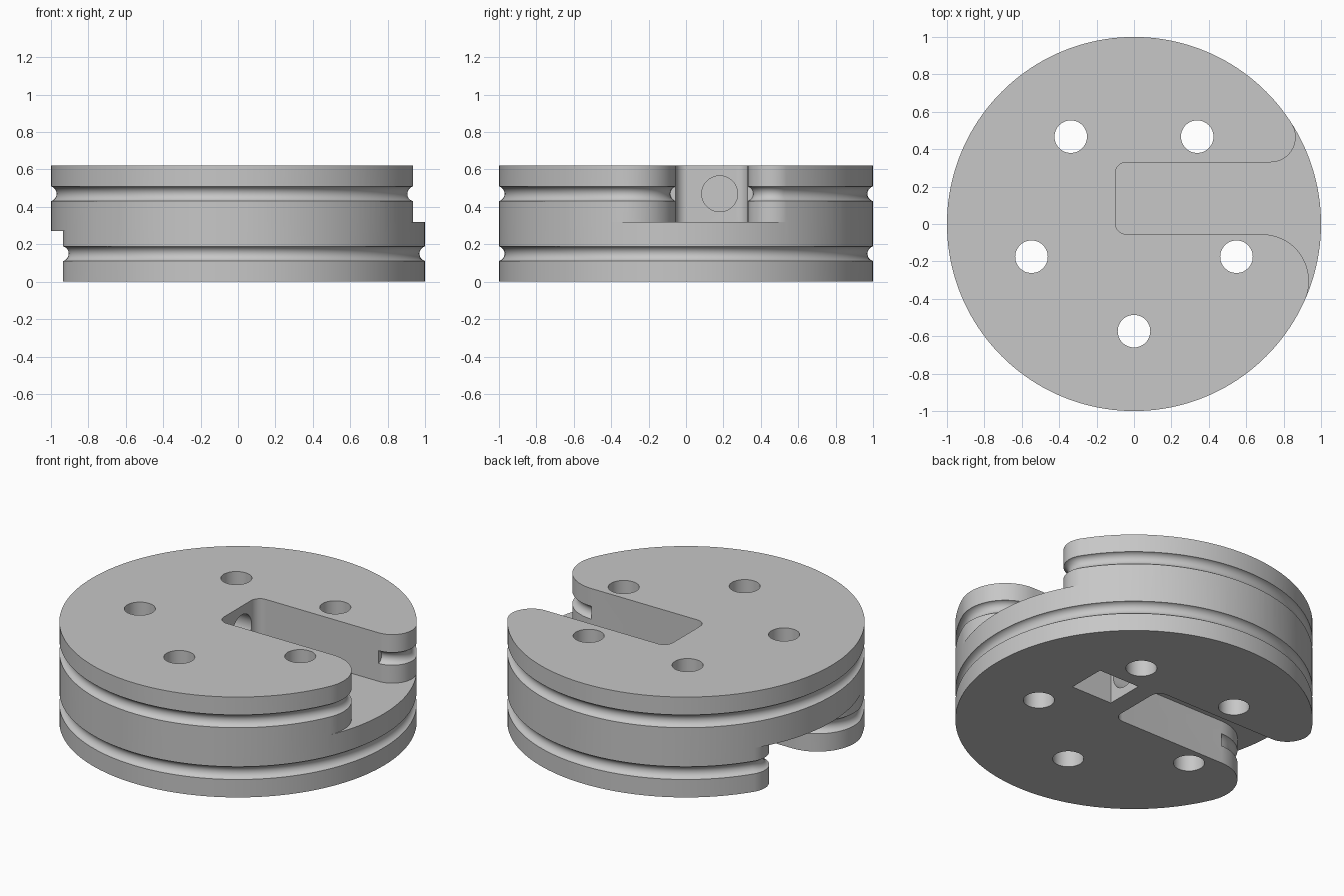
import bpy, bmesh
from math import pi, sin, cos, atan2, sqrt, tau
from mathutils import Vector

cube = bpy.data.objects.get("Cube")
if cube:
    bpy.data.objects.remove(cube, do_unlink=True)

HEIGHT = 0.62
SLOT_LOW, SLOT_HIGH, SLOT_END = -0.055, 0.33, -0.1
ROPE = 0.041          # groove radius
LIFT = 0.011          # groove centre outside the wall
CORD_Y, CORD_R = 0.18, 0.096

grey = bpy.data.materials.new("satin grey")
grey.use_nodes = True
colour = (0.57, 0.57, 0.57, 1)
grey.diffuse_color = colour
grey.node_tree.nodes["Principled BSDF"].inputs["Base Color"].default_value = colour


def arc(cx, cy, r, start, end, steps):
    return [(cx + r * cos(start + (end - start) * i / steps),
             cy + r * sin(start + (end - start) * i / steps)) for i in range(steps + 1)]


def mesh_object(name, bm):
    bmesh.ops.recalc_face_normals(bm, faces=bm.faces)
    mesh = bpy.data.meshes.new(name)
    bm.to_mesh(mesh)
    bm.free()
    obj = bpy.data.objects.new(name, mesh)
    bpy.context.collection.objects.link(obj)
    return obj


def prism(name, outline, bottom, top):
    bm = bmesh.new()
    face = bm.faces.new([bm.verts.new((x, y, bottom)) for x, y in outline])
    geom = bmesh.ops.extrude_face_region(bm, geom=[face])["geom"]
    verts = [v for v in geom if isinstance(v, bmesh.types.BMVert)]
    bmesh.ops.translate(bm, verts=verts, vec=(0, 0, top - bottom))
    return mesh_object(name, bm)


def flip(points, side):
    return [(x * side, y) for x, y in points]


def box_outline(x0, x1, y0, y1):
    return [(x0, y0), (x1, y0), (x1, y1), (x0, y1)]


# Rounded slot lips, tangent to both the slot wall and the rim
low_r, high_r = 0.25, 0.135
low_y, high_y = SLOT_LOW - low_r, SLOT_HIGH + high_r
low_x = sqrt((1 - low_r) ** 2 - low_y ** 2)
high_x = sqrt((1 - high_r) ** 2 - high_y ** 2)
low_a, high_a = atan2(low_y, low_x), atan2(high_y, high_x)


def slot_outline():
    c = 0.06
    pts = [(1.3 * cos(low_a), 1.3 * sin(low_a))]
    pts += arc(low_x, low_y, low_r, low_a, pi / 2, 24)
    pts += arc(SLOT_END + c, SLOT_LOW + c, c, -pi / 2, -pi, 8)
    pts += arc(SLOT_END + c, SLOT_HIGH - c, c, pi, pi / 2, 8)
    pts += arc(high_x, high_y, high_r, -pi / 2, high_a, 24)
    pts += [(1.3 * cos(high_a), 1.3 * sin(high_a)), (1.6, 0)]
    return pts


def groove(name, side, z):
    # Round groove that runs around the rim and over both lips
    path = arc(low_x, low_y, low_r + LIFT, pi / 2, low_a, 20)
    path += arc(0, 0, 1 + LIFT, low_a, high_a - tau, 128)[1:]
    path += arc(high_x, high_y, high_r + LIFT, high_a, -pi / 2, 20)[1:]
    path = [Vector((x, y, z)) for x, y in flip(path, side)]
    bm = bmesh.new()
    rings = []
    for i, p in enumerate(path):
        along = path[min(i + 1, len(path) - 1)] - path[max(i - 1, 0)]
        out = along.cross(Vector((0, 0, 1))).normalized()
        if i in (0, len(path) - 1):
            out = Vector((0, 1, 0))
        rings.append([bm.verts.new(p + out * x + Vector((0, 0, y)))
                      for x, y in arc(0, 0, ROPE, 0, tau, 20)[:-1]])
        if i in (0, len(path) - 1):
            # both ends lie across the straight slot walls
            flipped = (path[1] - path[0] if i == 0 else path[-1] - path[-2]).cross(Vector((0, 0, 1))).y < 0
            if flipped:
                for v in rings[-1]:
                    v.co.y = 2 * p.y - v.co.y
    for a, b in zip(rings, rings[1:]):
        for i in range(len(a)):
            j = (i + 1) % len(a)
            bm.faces.new((a[i], a[j], b[j], b[i]))
    bm.faces.new(rings[0])
    bm.faces.new(rings[-1])
    return mesh_object(name, bm)


def cord_hole(name, x0, x1, z):
    obj = prism(name, arc(0, 0, CORD_R, 0, tau, 40)[:-1], x0, x1)
    for v in obj.data.vertices:
        v.co = Vector((v.co.z, CORD_Y + v.co.x, z + v.co.y))
    return obj


# Main disc
pulley = prism("pulley_body", arc(0, 0, 1, 0, tau, 160)[:-1], 0, HEIGHT)
pulley.data.materials.append(grey)

cutters = []

# Upper slot opens to the left, lower slot is its mirror image
cutters.append(prism("upper_slot_cutter", slot_outline(), 0.32, 0.8))
cutters.append(prism("lower_slot_cutter", flip(slot_outline(), -1), -0.2, 0.27))

# Cord grooves
cutters.append(groove("upper_groove_cutter", 1, 0.47))
cutters.append(groove("lower_groove_cutter", -1, 0.15))

# Knot pockets, both open downward
cutters.append(prism("lower_pocket_cutter", box_outline(0.22, 0.5, 0.06, 0.3), -0.1, 0.25))
cutters.append(prism("upper_pocket_cutter", box_outline(-0.5, -0.22, 0.06, 0.3), 0.2, 0.57))

# Cord holes from each slot end into its pocket
cutters.append(cord_hole("upper_cord_cutter", -0.3, 0.0, 0.47))
cutters.append(cord_hole("lower_cord_cutter", 0.0, 0.3, 0.15))

# Five bolt holes
for x, y in [(-0.338, 0.467), (0.338, 0.467), (-0.548, -0.175), (0.548, -0.175), (0, -0.573)]:
    cutters.append(prism("bolt_hole_cutter", arc(x, y, 0.087, 0, tau, 48)[:-1], -0.1, 0.8))

bpy.context.view_layer.objects.active = pulley
for cutter in cutters:
    cutter.hide_render = True
    mod = pulley.modifiers.new(cutter.name, "BOOLEAN")
    mod.operation, mod.solver, mod.object = "DIFFERENCE", "EXACT", cutter
    bpy.ops.object.modifier_apply(modifier=mod.name)
    bpy.data.objects.remove(cutter, do_unlink=True)

bpy.ops.object.select_all(action="DESELECT")
pulley.select_set(True)
bpy.ops.object.shade_smooth_by_angle(angle=pi / 6)
